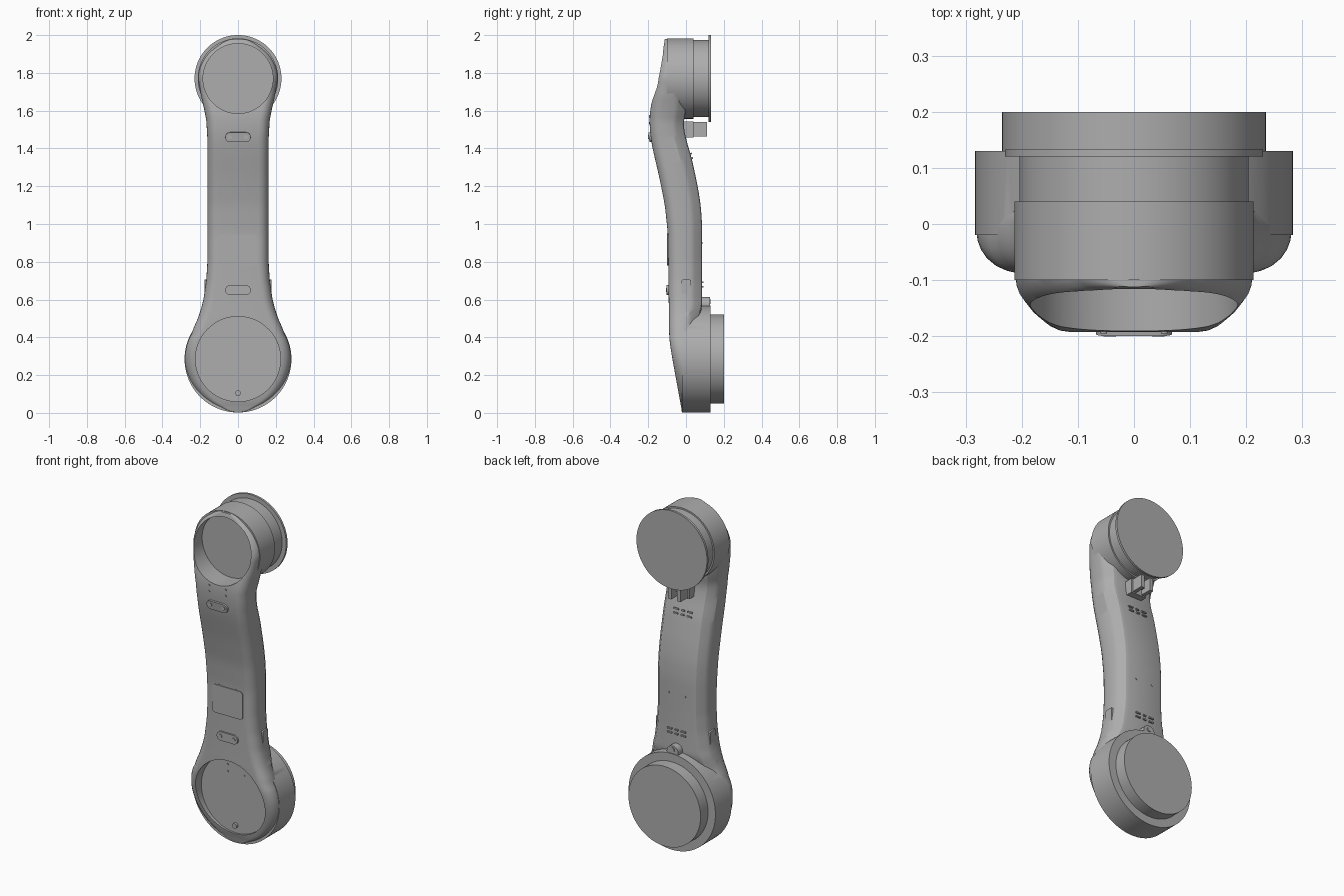
import bpy, bmesh, math
from mathutils import Matrix

cube = bpy.data.objects.get("Cube")
if cube:
    bpy.data.objects.remove(cube)

grey = bpy.data.materials.new("plain grey")
grey.use_nodes = True
grey.diffuse_color = (0.42, 0.42, 0.42, 1)
grey.node_tree.nodes["Principled BSDF"].inputs["Base Color"].default_value = grey.diffuse_color

LOW_Z, LOW_R = 0.285, 0.283
TOP_Z, TOP_R = 1.77, 0.213


def finish(name, bm):
    bmesh.ops.recalc_face_normals(bm, faces=bm.faces)
    mesh = bpy.data.meshes.new(name)
    bm.to_mesh(mesh)
    bm.free()
    mesh.materials.append(grey)
    ob = bpy.data.objects.new(name, mesh)
    bpy.context.collection.objects.link(ob)
    return ob


def smooth(ob):
    bpy.ops.object.select_all(action="DESELECT")
    ob.select_set(True)
    bpy.context.view_layer.objects.active = ob
    bpy.ops.object.shade_smooth_by_angle(angle=math.radians(28))


def disc(name, r, y0, y1, z, x=0, segs=96, r_back=None):
    """Cylinder or cone lying along y."""
    bm = bmesh.new()
    bmesh.ops.create_cone(bm, cap_ends=True, segments=segs, radius1=r_back or r,
                          radius2=r, depth=y1 - y0)
    place = Matrix.Translation((x, (y0 + y1) / 2, z)) @ Matrix.Rotation(math.pi / 2, 4, "X")
    bmesh.ops.transform(bm, matrix=place, verts=bm.verts)
    ob = finish(name, bm)
    smooth(ob)
    return ob


def block(name, size, centre, tilt=0, round_axis=None, radius=0.0):
    """Box, with the four edges along one axis optionally rounded."""
    bm = bmesh.new()
    bmesh.ops.create_cube(bm, size=1, matrix=Matrix.Diagonal((*size, 1)))
    if round_axis is not None:
        edges = [e for e in bm.edges
                 if abs((e.verts[0].co - e.verts[1].co).normalized()[round_axis]) > 0.9]
        bmesh.ops.bevel(bm, geom=edges, offset=radius, segments=8, profile=0.5, affect="EDGES")
    place = Matrix.Translation(centre) @ Matrix.Rotation(tilt, 4, "X")
    bmesh.ops.transform(bm, matrix=place, verts=bm.verts)
    ob = finish(name, bm)
    smooth(ob)
    return ob


def lerp(points, z):
    for (a, va), (b, vb) in zip(points, points[1:]):
        if z <= b:
            return va + (vb - va) * max(0, z - a) / (b - a)
    return points[-1][1]


def soft(points, z):
    return sum(lerp(points, z + d * 0.015) for d in range(-2, 3)) / 5


# Side profile and half width of the link, by height
FRONT = [(0, -.02), (.33, -.08), (.4, -.089), (.95, -.096), (1.1, -.112), (1.25, -.142),
         (1.4, -.177), (1.47, -.189), (1.56, -.194), (1.62, -.187), (1.98, -.11)]
BACK = [(0, .06), (.5, .06), (.54, .085), (1.0, .085), (1.1, .078), (1.2, .062),
        (1.35, .03), (1.45, .0), (1.53, -.015), (1.6, 0), (1.98, 0)]
WIDTH = [(.4, .253), (.45, .235), (.5, .213), (.55, .196), (.6, .183), (.7, .168), (.8, .162),
         (1.45, .162), (1.55, .168), (1.62, .182), (1.68, .196), (1.77, .211)]


def half_width(z):
    if z < .4:
        return math.sqrt(max(1e-5, (LOW_R - .002) ** 2 - (z - LOW_Z) ** 2))
    if z > TOP_Z:
        return math.sqrt(max(1e-5, (TOP_R - .002) ** 2 - (z - TOP_Z) ** 2))
    return lerp(WIDTH, z)


def section(z):
    """Rounded front corners, softly chamfered back corners."""
    w, f, b = half_width(z), soft(FRONT, z), soft(BACK, z)
    dx = min(.055, w * .45)
    dy = dx * 1.1
    corner = [(w - dx + dx * math.sin(a), f + dy - dy * math.cos(a))
              for a in [i * math.pi / 12 for i in range(7)]]
    corner += [(w, b - dy), (w - dx * .2, b - dy * .65), (w - dx * .75, b - dy * .1), (w - dx * 1.1, b)]
    return [(x, y, z) for x, y in corner] + [(-x, y, z) for x, y in reversed(corner)]


# Main link body: one loft from the lower end to the upper end
n = 28
levels = [LOW_Z - (LOW_R - .003) * math.cos(i / n * math.pi / 2) for i in range(n)]
levels += [LOW_Z + (TOP_Z - LOW_Z) * i / 80 for i in range(80)]
levels += [TOP_Z + (TOP_R - .003) * math.sin(i / n * math.pi / 2) for i in range(n + 1)]
bm = bmesh.new()
rings = [[bm.verts.new(p) for p in section(z)] for z in levels]
for low, high in zip(rings, rings[1:]):
    for i in range(len(low)):
        j = (i + 1) % len(low)
        bm.faces.new((low[i], low[j], high[j], high[i]))
bm.faces.new(rings[0])
bm.faces.new(rings[-1])
body = finish("link_body", bm)


def combine(other, operation):
    mod = body.modifiers.new(operation, "BOOLEAN")
    mod.operation, mod.solver, mod.object = operation, "EXACT", other
    bpy.context.view_layer.objects.active = body
    bpy.ops.object.modifier_apply(modifier=mod.name)
    bpy.data.objects.remove(other)


# Round housings joined to the body, then the open recesses
combine(disc("lower_housing", LOW_R, -.02, .13, LOW_Z), "UNION")
combine(disc("upper_housing", TOP_R, -.1, .04, TOP_Z), "UNION")
combine(disc("lower_recess", .225, -.3, -.02, LOW_Z), "DIFFERENCE")
combine(disc("upper_recess", .185, -.4, -.07, TOP_Z), "DIFFERENCE")
smooth(body)

# Joint flanges on the back
disc("lower_flange", .235, .12, .2, LOW_Z)
disc("upper_neck", .204, .03, .125, TOP_Z)
disc("upper_flange", .23, .12, .133, TOP_Z)

# Rounded screw plates and pin holes on the front
for tag, z, tilt in (("upper", 1.46, .13), ("lower", .65, 0)):
    y = soft(FRONT, z)
    block(tag + "_screw_plate", (.135, .02, .052), (0, y, z), tilt, 1, .0255)
    for side in (-1, 1):
        disc(tag + "_screw", .011, y - .014, y, z, side * .043, 20)
for z in (1.57, 1.535, .945):
    for side in (-1, 1):
        disc("front_pin", .006, soft(FRONT, z) - .003, soft(FRONT, z) + .005, z, side * .054, 12)
for z in (.45, .41):
    for side in (-1, 1):
        disc("recess_pin", .006, -.023, -.015, z, side * .054, 12)
disc("recess_boss", .015, -.035, -.015, .105, 0, 24)
block("front_panel", (.2, .009, .165), (0, -.096, .862), 0, 1, .02)

# Raised tabs on both flanks
for side in (-1, 1):
    block("flank_tab", (.03, .05, .1), (side * .163, .002, .655), 0, 0, .006)

# Cable bracket under the upper joint
block("bracket_base", (.1, .07, .085), (0, .005, 1.5))
for side in (-1, 1):
    block("bracket_arm", (.022, .08, .075), (side * .03, .07, 1.502))
block("bracket_bridge", (.06, .03, .04), (0, .05, 1.515))

# Lug above the lower joint
block("lug", (.075, .06, .075), (0, .096, .575), 0, 1, .036)
disc("lug_screw", .014, .12, .131, .59, 0, 20)

# Small ribs and pins on the back of the arm
for z, tilt in ((1.36, .22), (.68, 0)):
    y = soft(BACK, z)
    for x, w in ((-.045, .03), (0, .02), (.045, .03)):
        for dz in (-.012, .012):
            block("back_rib", (w, .016, .008), (x, y - dz * math.tan(tilt), z + dz), tilt)
for side in (-1, 1):
    disc("back_pin", .006, .08, .088, .9, side * .054, 12)
